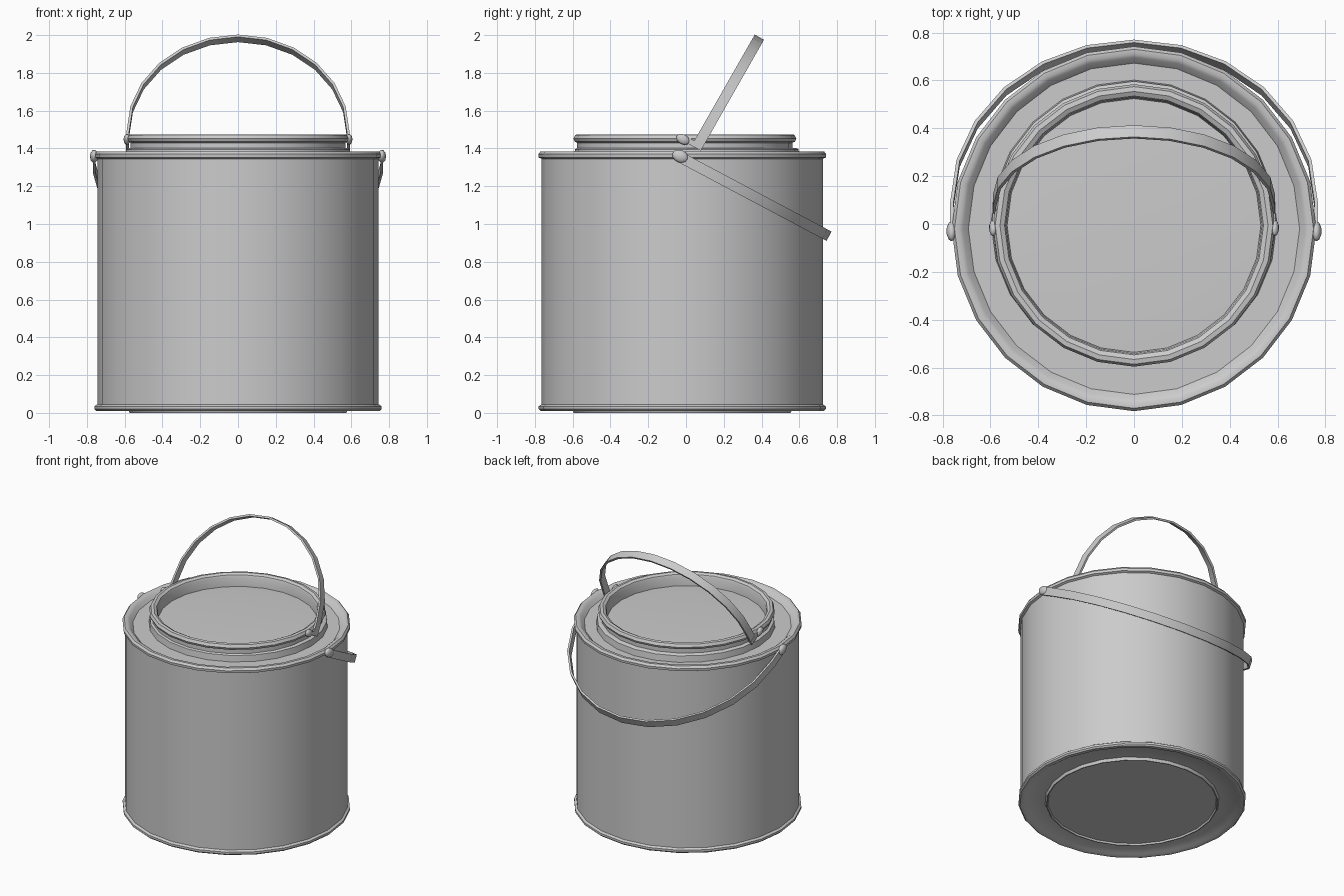
import bpy, bmesh, math
from mathutils import Vector

if "Cube" in bpy.data.objects:
    bpy.data.objects.remove(bpy.data.objects["Cube"])

SIDES = 24


def finish(name, bm, angle=35):
    bmesh.ops.remove_doubles(bm, verts=bm.verts, dist=1e-5)
    bmesh.ops.recalc_face_normals(bm, faces=bm.faces)
    me = bpy.data.meshes.new(name)
    bm.to_mesh(me)
    bm.free()
    ob = bpy.data.objects.new(name, me)
    bpy.context.collection.objects.link(ob)
    bpy.ops.object.select_all(action='DESELECT')
    ob.select_set(True)
    bpy.context.view_layer.objects.active = ob
    bpy.ops.object.shade_smooth_by_angle(angle=math.radians(angle))
    return ob


def lathe(name, profile, cy):
    """Revolve (radius, z) points around a vertical axis at y = cy."""
    bm = bmesh.new()
    vs = [bm.verts.new((r, cy, z)) for r, z in profile]
    es = [bm.edges.new(p) for p in zip(vs, vs[1:])]
    bmesh.ops.spin(bm, geom=vs + es, cent=(0, cy, 0), axis=(0, 0, 1),
                   angle=math.tau, steps=SIDES, use_merge=True)
    return finish(name, bm)


def bail(name, start, u, radius, straight, width=0.056, thick=0.014):
    """Flat strip: straight ends and a half circle, in a plane tilted about x."""
    o, u = Vector(start), Vector(u).normalized()
    n = Vector((1, 0, 0)).cross(u)
    arc = [(math.cos(math.pi * i / 12), math.sin(math.pi * i / 12)) for i in range(13)]
    path = [(1, 0, 0)] + [(c, s, straight) for c, s in arc] + [(-1, 0, 0)]
    bm = bmesh.new()
    rings = []
    for c, s, d in path:
        ring = []
        for r, w in ((radius, -1), (radius, 1), (radius - thick, 1), (radius - thick, -1)):
            p = o + Vector((c * r, 0, 0)) + u * (s * r + d) + n * (w * width / 2)
            ring.append(bm.verts.new(p))
        rings.append(ring)
    for a, b in zip(rings, rings[1:]):
        for i in range(4):
            j = (i + 1) % 4
            bm.faces.new((a[i], a[j], b[j], b[i]))
    bm.faces.new(rings[0])
    bm.faces.new(rings[-1][::-1])
    return finish(name, bm)


def rivet(name, loc, scale, tilt):
    bpy.ops.mesh.primitive_uv_sphere_add(segments=10, ring_count=6, radius=1,
                                         location=loc, rotation=(tilt, 0, 0))
    ob = bpy.context.object
    ob.name = name
    ob.scale = scale
    bpy.ops.object.shade_smooth_by_angle(angle=math.radians(60))


# can body with rolled rims, recessed top plate and raised foot ring
lathe("can_body", [
    (0, 0.012), (0.562, 0.012), (0.567, 0), (0.574, 0), (0.582, 0.02), (0.71, 0.02),
    (0.725, 0.01), (0.75, 0.01), (0.76, 0.02), (0.76, 0.035), (0.745, 0.045),
    (0.745, 1.345), (0.76, 1.352), (0.762, 1.37), (0.75, 1.385), (0.73, 1.385),
    (0.715, 1.375), (0.692, 1.35), (0.5, 1.35)], -0.02)

# neck collar under the lid
lathe("neck_collar", [
    (0.598, 1.345), (0.592, 1.395), (0.58, 1.402), (0.55, 1.402)], 0.004)

# lid with rolled rim and sunken, slightly domed panel
lathe("lid", [
    (0.57, 1.38), (0.57, 1.43), (0.583, 1.436), (0.59, 1.452), (0.58, 1.472),
    (0.56, 1.475), (0.541, 1.465), (0.535, 1.45), (0.53, 1.385),
    (0.39, 1.392), (0, 1.392)], -0.006)

# raised lid handle and lowered carrying handle
bail("lid_handle", (0, 0.064, 1.42), (0, 0.495, 0.868), 0.59, 0.065)
bail("carrying_handle", (0, -0.02, 1.348), (0, 0.883, -0.469), 0.768, 0.112)

for side, label in ((1, "right"), (-1, "left")):
    rivet("body_rivet_" + label, (side * 0.762, -0.03, 1.358), (0.022, 0.045, 0.033), -0.4)
    rivet("lid_rivet_" + label, (side * 0.588, -0.016, 1.448), (0.018, 0.038, 0.026), -0.5)
    # hinge tab joining the lid handle to its rivet
    bpy.ops.mesh.primitive_cube_add(size=1, location=(side * 0.585, 0.033, 1.43),
                                    rotation=(-0.5, 0, 0))
    tab = bpy.context.object
    tab.name = "hinge_tab_" + label
    tab.scale = (0.014, 0.12, 0.03)
